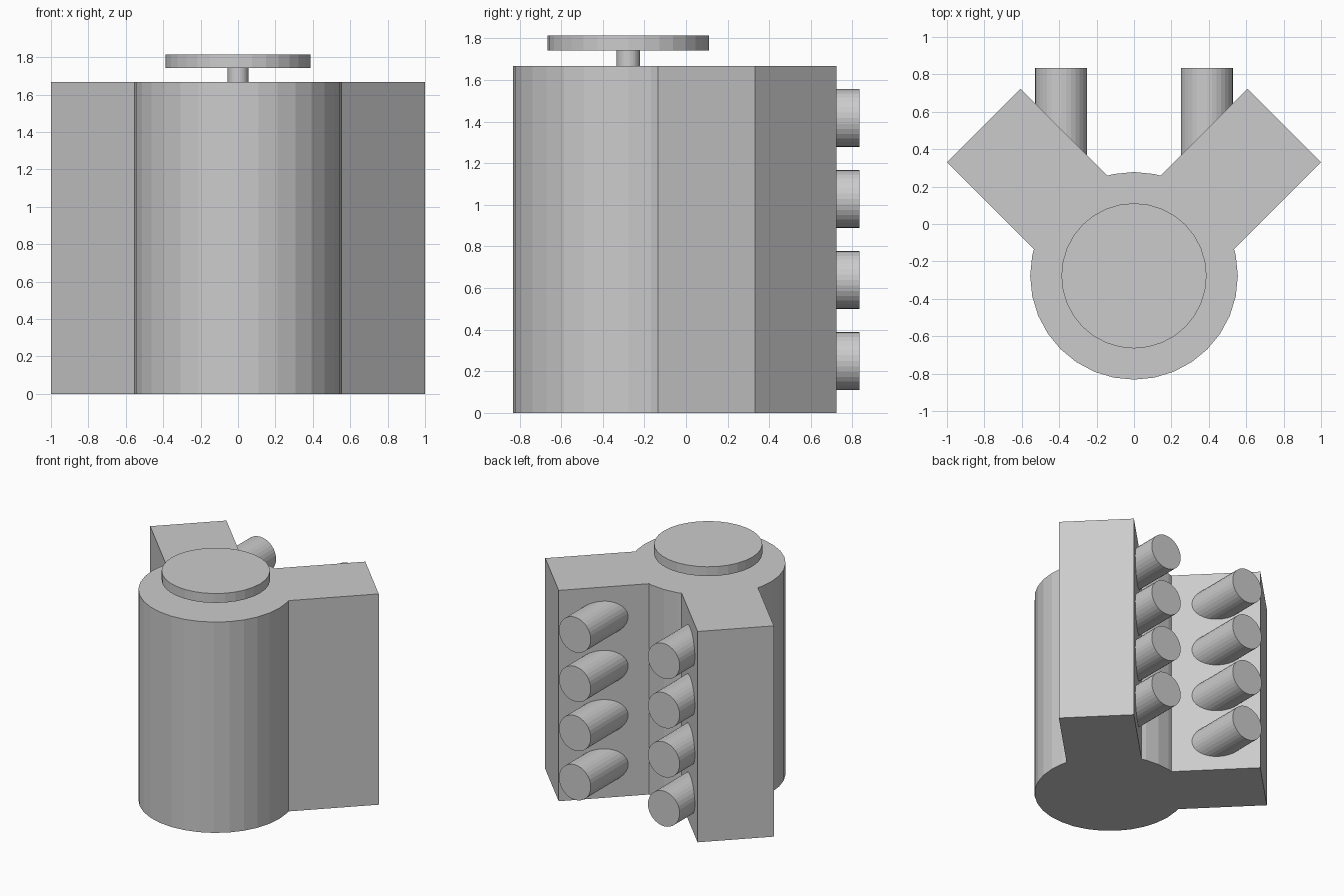
import bpy, bmesh
from math import radians, sin, cos, sqrt, pi

if "Cube" in bpy.data.objects:
    bpy.data.objects.remove(bpy.data.objects["Cube"])

R = 0.555        # crankcase radius
CY = -0.277      # crankcase axis in y
H = 1.667        # block height
TIP = sqrt(2) - R / 2   # distance from axis to end of each bank


def cylinder(name, radius, depth, loc, rot=(0, 0, 0)):
    bpy.ops.mesh.primitive_cylinder_add(vertices=32, radius=radius, depth=depth,
                                        location=loc, rotation=rot)
    ob = bpy.context.object
    ob.name = name
    return ob


def polar(deg, r=R):
    return r * cos(radians(deg)), CY + r * sin(radians(deg))


def arc(first, last):
    """Points of the 32-sided circle, by step number."""
    return [polar(i * 11.25) for i in range(first, last + 1)]


def bank(deg):
    """Outline of one bank, counter-clockwise from the crankcase and back."""
    c, s = cos(radians(deg)), sin(radians(deg))
    root, w = R * 0.863, R / 2
    return [(u * c - v * s, CY + u * s + v * c)
            for u, v in ((root, -w), (TIP, -w), (TIP, w), (root, w))]


# Engine block: round crankcase with two banks in a V, one extruded outline
outline = bank(45) + arc(7, 9) + bank(135) + arc(15, 33)
bm = bmesh.new()
face = bm.faces.new([bm.verts.new((x, y, 0)) for x, y in outline])
top = bmesh.ops.extrude_face_region(bm, geom=[face])
bmesh.ops.translate(bm, vec=(0, 0, H),
                    verts=[g for g in top["geom"] if isinstance(g, bmesh.types.BMVert)])
bmesh.ops.recalc_face_normals(bm, faces=bm.faces)
mesh = bpy.data.meshes.new("engine_block")
bm.to_mesh(mesh)
bm.free()
bpy.context.collection.objects.link(bpy.data.objects.new("engine_block", mesh))

# Drive shaft and flywheel on top
cylinder("drive_shaft", 0.056, 0.10, (0, CY, 1.70))
cylinder("flywheel", 0.388, 0.074, (0, CY, 1.778))

# Four pipes on the inner face of each bank, pointing backwards
Y0, Y1 = 0.28, 0.833
for side, sx in (("left", -1), ("right", 1)):
    for i in range(4):
        cylinder(f"pipe_{side}_{i + 1}", 0.139, Y1 - Y0,
                 (sx * 0.389, (Y0 + Y1) / 2, 0.25 + i * 0.389), (pi / 2, 0, 0))
